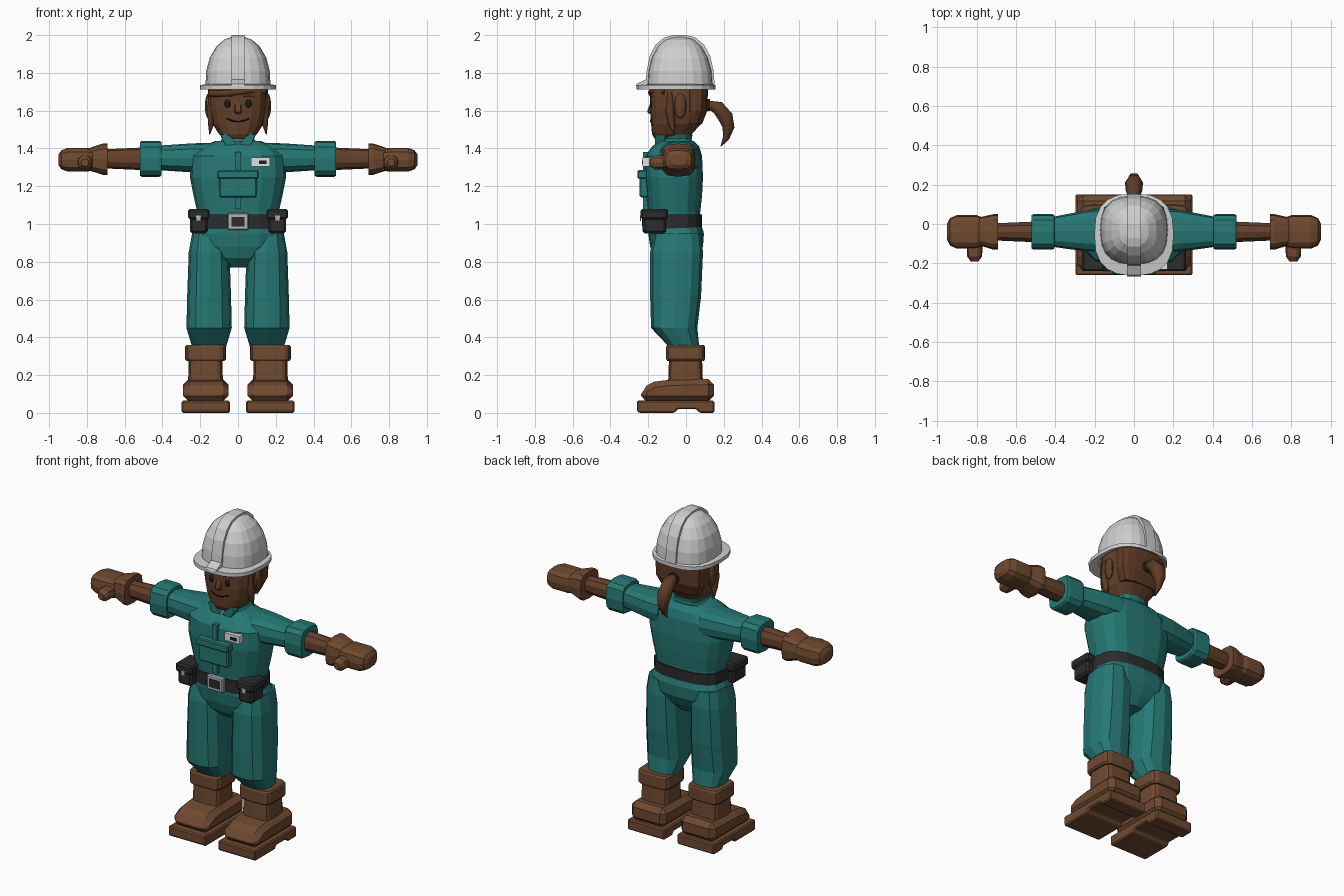
import bpy, bmesh, math
from mathutils import Matrix, Vector

cube = bpy.data.objects.get("Cube")
if cube:
    bpy.data.objects.remove(cube, do_unlink=True)


def material(name, rgb):
    mat = bpy.data.materials.new(name)
    mat.use_nodes = True
    color = (*rgb, 1)
    mat.diffuse_color = color
    mat.node_tree.nodes["Principled BSDF"].inputs["Base Color"].default_value = color
    return mat


teal = material("teal cloth", (.019, .19, .175))
skin = material("brown skin", (.13, .052, .023))
hair = material("brown hair", (.11, .043, .018))
leather = material("tan leather", (.16, .068, .03))
shell = material("light grey shell", (.62, .62, .62))
black = material("black webbing", (.025, .025, .027))
steel = material("grey steel", (.45, .45, .45))
ink = material("dark ink", (.012, .01, .01))
white = material("white plate", (.75, .75, .75))


def finish(obj, mat, mirror=False, bevel=0):
    obj.data.materials.append(mat)
    if bevel:
        mod = obj.modifiers.new("Bevel", "BEVEL")
        mod.width = bevel
        mod.segments = 1
    if mirror:
        obj.modifiers.new("Mirror", "MIRROR")
    return obj


def from_bmesh(name, bm, mat, mirror=False, bevel=0):
    bmesh.ops.recalc_face_normals(bm, faces=bm.faces)
    mesh = bpy.data.meshes.new(name)
    bm.to_mesh(mesh)
    bm.free()
    obj = bpy.data.objects.new(name, mesh)
    bpy.context.collection.objects.link(obj)
    return finish(obj, mat, mirror, bevel)


def loft(name, rows, mat, axis="z", center=0, power=2.8, sides=16, mirror=False):
    """Rows hold position along the axis, half width, and low and high depth."""
    bm = bmesh.new()
    rings = []
    for pos, half, low, high in rows:
        ring = []
        for i in range(sides):
            t = math.tau * i / sides
            c, s = math.cos(t), math.sin(t)
            a = center + half * math.copysign(abs(c) ** (2 / power), c)
            b = (low + high) / 2 + (high - low) / 2 * math.copysign(abs(s) ** (2 / power), s)
            co = {"z": (a, b, pos), "x": (pos, b, a), "y": (a, pos, b)}[axis]
            ring.append(bm.verts.new(co))
        rings.append(ring)
    for r, q in zip(rings, rings[1:]):
        for i in range(sides):
            j = (i + 1) % sides
            bm.faces.new((r[i], r[j], q[j], q[i]))
    bm.faces.new(rings[0])
    bm.faces.new(rings[-1])
    return from_bmesh(name, bm, mat, mirror)


def prism(name, outline, axis, low, high, mat, mirror=False, bevel=0):
    """Extrude a yz outline along x, or an xz outline along y."""
    bm = bmesh.new()
    place = (lambda u, v, d: (d, u, v)) if axis == "x" else (lambda u, v, d: (u, d, v))
    face = bm.faces.new([bm.verts.new(place(u, v, low)) for u, v in outline])
    out = bmesh.ops.extrude_face_region(bm, geom=[face])
    verts = [g for g in out["geom"] if isinstance(g, bmesh.types.BMVert)]
    bmesh.ops.translate(bm, verts=verts, vec=Vector(place(0, 0, high - low)))
    return from_bmesh(name, bm, mat, mirror, bevel)


def box(name, x, y, z, mat, mirror=False, bevel=0):
    outline = [(x[0], z[0]), (x[1], z[0]), (x[1], z[1]), (x[0], z[1])]
    return prism(name, outline, "y", y[0], y[1], mat, mirror, bevel)


def ball(name, center, radii, mat, mirror=False):
    bm = bmesh.new()
    mat4 = Matrix.Translation(center) @ Matrix.Diagonal((*radii, 1))
    bmesh.ops.create_uvsphere(bm, u_segments=12, v_segments=8, radius=1, matrix=mat4)
    return from_bmesh(name, bm, mat, mirror)


def strand(name, points, mat, mirror=False):
    """Tapered tube through points that each carry a radius."""
    curve = bpy.data.curves.new(name, "CURVE")
    curve.dimensions = "3D"
    curve.bevel_depth = 1
    curve.bevel_resolution = 1
    curve.use_fill_caps = True
    spline = curve.splines.new("POLY")
    spline.points.add(len(points) - 1)
    for point, (x, y, z, radius) in zip(spline.points, points):
        point.co = (x, y, z, 1)
        point.radius = radius
    obj = bpy.data.objects.new(name, curve)
    bpy.context.collection.objects.link(obj)
    bpy.ops.object.select_all(action="DESELECT")
    obj.select_set(True)
    bpy.context.view_layer.objects.active = obj
    bpy.ops.object.convert(target="MESH")
    return finish(bpy.context.object, mat, mirror)


# Overalls: torso, legs, collar and sleeves
loft("torso", [(.77, .05, -.12, .02), (.82, .13, -.17, .06), (.88, .215, -.19, .09),
               (.95, .235, -.2, .095), (1, .21, -.2, .08), (1.06, .215, -.2, .075),
               (1.15, .235, -.21, .085), (1.25, .255, -.22, .09), (1.36, .25, -.215, .085),
               (1.41, .19, -.18, .07), (1.44, .12, -.14, .04)], teal)
loft("trouser_legs", [(.35, .09, -.09, .07), (.45, .12, -.185, .06), (.62, .116, -.19, .08),
                      (.85, .108, -.19, .09), (.95, .09, -.17, .08)],
     teal, center=.153, power=2.6, sides=12, mirror=True)
loft("collar", [(1.41, .12, -.14, .04), (1.45, .085, -.125, .03), (1.475, .095, -.13, .035)],
     teal, sides=12)
prism("collar_flaps", [(.005, 1.42), (.06, 1.4), (.09, 1.47), (.06, 1.485)], "y",
      -.165, -.11, teal, mirror=True)
loft("sleeves", [(.14, .08, -.15, .08), (.24, .077, -.14, .07), (.42, .065, -.115, .035)],
     teal, "x", center=1.35, sides=12, mirror=True)
loft("sleeve_cuffs", [(.405, .088, -.125, .045), (.415, .095, -.13, .05),
                      (.51, .095, -.13, .05), (.52, .088, -.125, .045)],
     teal, "x", center=1.345, power=3.5, sides=12, mirror=True)

# Chest pocket, zip and badge
box("zip_strip", (-.015, .015), (-.228, -.18), (1.08, 1.38), teal)
box("chest_pocket", (-.1, .1), (-.245, -.19), (1.14, 1.26), teal, bevel=.008)
box("pocket_flap", (-.11, .11), (-.257, -.19), (1.24, 1.285), teal, bevel=.006)
box("badge", (.07, .17), (-.23, -.18), (1.305, 1.352), white)
box("badge_mark", (.11, .15), (-.234, -.23), (1.318, 1.336), ink)

# Belt, buckle and pouches
loft("belt", [(.975, .222, -.212, .085), (1.05, .225, -.212, .085)], black)
box("buckle", (-.055, .055), (-.23, -.2), (.968, 1.058), steel, bevel=.006)
box("buckle_centre", (-.035, .035), (-.234, -.229), (.988, 1.038), black)
box("pouches", (.16, .255), (-.23, -.105), (.95, 1.06), black, mirror=True, bevel=.012)
box("pouch_flaps", (.15, .265), (-.24, -.095), (1.025, 1.08), black, mirror=True, bevel=.01)
box("pouch_studs", (.195, .222), (-.244, -.238), (1.015, 1.045), steel, mirror=True)

# Forearms and gloves
loft("forearms", [(.5, .06, -.095, .015), (.72, .05, -.085, .005)],
     skin, "x", center=1.345, power=2.2, sides=10, mirror=True)
loft("glove_cuffs", [(.69, .083, -.13, .05), (.715, .083, -.13, .05), (.78, .062, -.11, .035),
                     (.8, .05, -.1, .02)],
     leather, "x", center=1.343, power=3.5, sides=12, mirror=True)
loft("glove_hands", [(.76, .055, -.11, .03), (.8, .063, -.125, .045), (.9, .063, -.125, .045),
                     (.935, .05, -.11, .03), (.95, .028, -.08, 0)],
     leather, "x", center=1.34, power=3.2, sides=12, mirror=True)
loft("glove_thumbs", [(-.08, .042, 1.285, 1.365), (-.165, .038, 1.287, 1.363),
                      (-.19, .02, 1.305, 1.345)],
     leather, "y", center=.81, power=2.2, sides=10, mirror=True)

# Boots
prism("boot_soles", [(-.26, .01), (-.25, 0), (-.06, 0), (-.045, .02), (.055, .02), (.07, 0),
                     (.15, 0), (.15, .065), (-.26, .065)],
      "x", .043, .298, leather, mirror=True, bevel=.012)
prism("boot_uppers", [(-.24, .06), (-.235, .13), (-.17, .165), (-.09, .175), (.148, .18),
                      (.148, .06)],
      "x", .05, .29, leather, mirror=True, bevel=.03)
loft("boot_shafts", [(.15, .092, -.095, .09), (.29, .09, -.09, .085)],
     leather, center=.172, power=5, mirror=True)
loft("boot_tops", [(.275, .1, -.1, .095), (.285, .108, -.105, .1), (.35, .108, -.105, .1),
                   (.36, .1, -.1, .095)], leather, center=.172, power=5, mirror=True)

# Head and face
loft("neck", [(1.4, .07, -.11, .02), (1.52, .07, -.11, .03)], skin, sides=12)
loft("head", [(1.45, .06, -.165, -.03), (1.475, .1, -.18, .03), (1.53, .135, -.185, .08),
              (1.6, .152, -.19, .105), (1.68, .155, -.19, .11), (1.75, .15, -.18, .11)],
     skin, power=2.6)
ball("eyes", (.055, -.182, 1.637), (.017, .009, .024), ink, mirror=True)
strand("eyebrows", [(.03, -.187, 1.675, .005), (.058, -.185, 1.682, .006),
                    (.085, -.172, 1.672, .004)], hair, mirror=True)
prism("nose", [(-.18, 1.66), (-.205, 1.6), (-.203, 1.587), (-.18, 1.58)], "x",
      -.018, .018, skin, bevel=.006)
strand("smile", [(x, -.188 + x * x * 2.4, 1.542 + x * x * 5, .004)
                 for x in (-.06, -.04, -.02, 0, .02, .04, .06)], ink)
ball("ears", (.158, -.03, 1.625), (.017, .032, .066), skin, mirror=True)

# Hair
loft("back_hair", [(1.53, .125, -.01, .085), (1.6, .157, -.01, .113), (1.74, .16, -.01, .117)],
     hair)
strand("fringe", [(-.145, -.1, 1.69, .018), (-.1, -.165, 1.69, .02), (-.03, -.185, 1.695, .018),
                  (.06, -.18, 1.705, .014), (.14, -.11, 1.7, .016)], hair)
strand("side_locks", [(.138, -.085, 1.7, .018), (.142, -.085, 1.6, .024),
                      (.143, -.075, 1.53, .018), (.15, -.06, 1.472, .002)], hair, mirror=True)
strand("ponytail", [(0, .09, 1.63, .022), (0, .125, 1.63, .026), (0, .17, 1.615, .042),
                    (0, .21, 1.565, .046), (0, .225, 1.51, .036), (0, .212, 1.455, .02),
                    (0, .185, 1.412, .003)], hair)
loft("hair_tie", [(.108, .033, 1.597, 1.663), (.128, .033, 1.597, 1.663)],
     black, "y", power=2, sides=10)

# Hard hat: brim and dome in one shell, centre ridge and peak
loft("hard_hat", [(1.76, .155, -.19, .12), (1.725, .165, -.2, .13), (1.712, .202, -.262, .155),
                  (1.735, .202, -.262, .155), (1.74, .172, -.205, .143), (1.81, .168, -.2, .138),
                  (1.88, .15, -.183, .118), (1.94, .115, -.15, .085), (1.975, .075, -.11, .045),
                  (1.99, .035, -.07, .005)], shell, power=2.6, sides=20)
prism("hat_ridge", [(-.215, 1.735), (-.208, 1.81), (-.192, 1.89), (-.16, 1.95), (-.115, 1.987),
                    (-.07, 2), (0, 2), (.05, 1.987), (.095, 1.95), (.128, 1.89), (.146, 1.81),
                    (.152, 1.735)], "x", -.035, .035, shell)
prism("hat_peak", [(-.266, 1.73), (-.26, 1.742), (-.2, 1.772), (-.18, 1.73)], "x",
      -.035, .035, shell)
